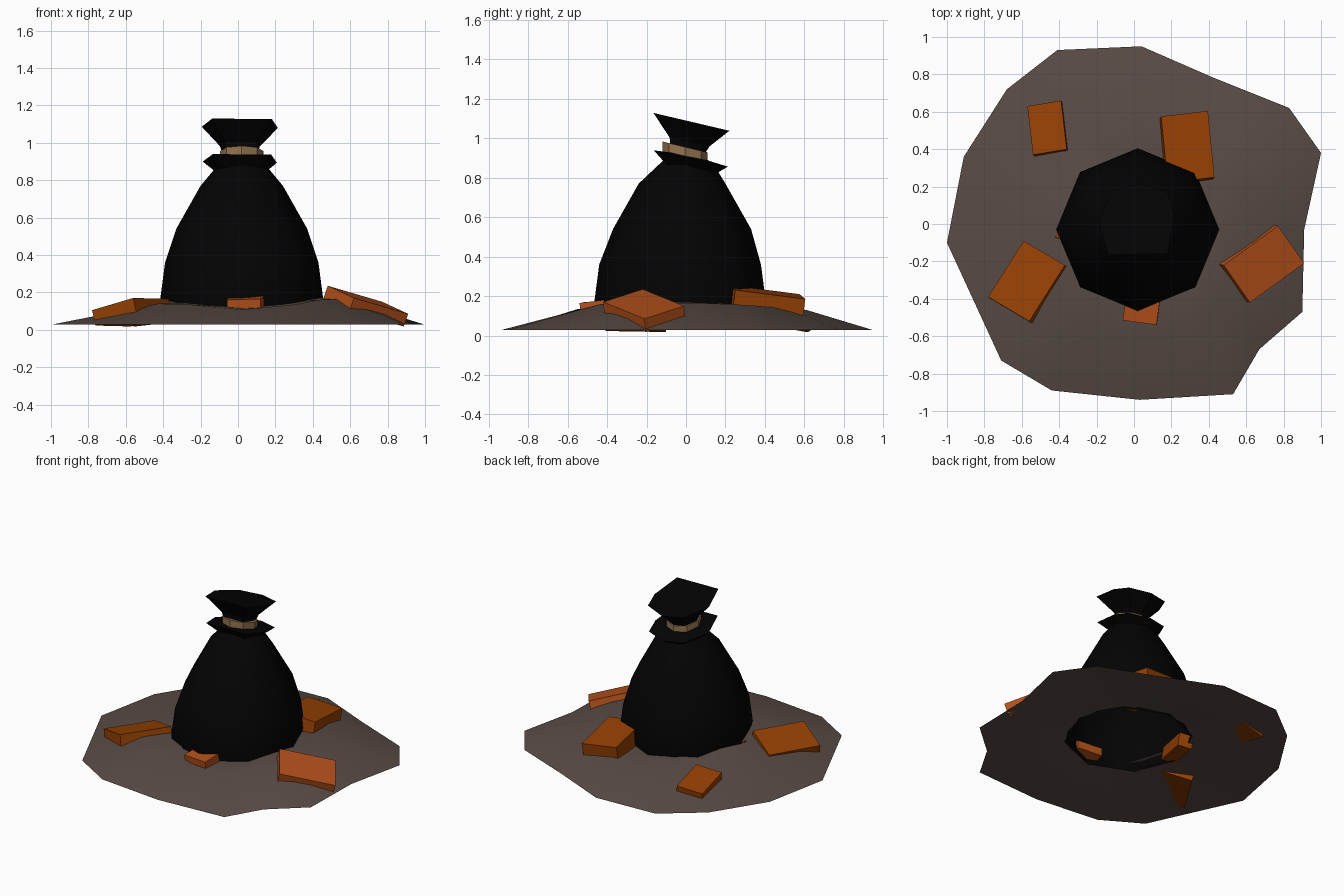
import bpy, math
from mathutils import Vector

if "Cube" in bpy.data.objects:
    bpy.data.objects.remove(bpy.data.objects["Cube"])


def material(name, rgb):
    m = bpy.data.materials.new(name)
    m.diffuse_color = (*rgb, 1)
    m.use_nodes = True
    m.node_tree.nodes["Principled BSDF"].inputs["Base Color"].default_value = m.diffuse_color
    return m


BLACK = material("black_plastic", (0.001, 0.001, 0.001))
TIE = material("tan_cord", (0.30, 0.175, 0.08))
DIRT = material("brown_dirt", (0.098, 0.070, 0.060))
RED = material("red_brick", (0.45, 0.080, 0.010))
ORANGE = material("orange_brick", (0.30, 0.052, 0.001))


def make(name, verts, faces, mat, smooth=False):
    me = bpy.data.meshes.new(name)
    me.from_pydata([tuple(v) for v in verts], [], faces)
    me.materials.append(mat)
    for p in me.polygons:
        p.use_smooth = smooth
    ob = bpy.data.objects.new(name, me)
    bpy.context.collection.objects.link(ob)
    return ob


def loft(name, rings, mat, smooth=False, caps=(True, True)):
    n = len(rings[0])
    verts = [v for r in rings for v in r]
    faces = [(k * n + i, k * n + (i + 1) % n, (k + 1) * n + (i + 1) % n, (k + 1) * n + i)
             for k in range(len(rings) - 1) for i in range(n)]
    if caps[0]:
        faces.append(tuple(reversed(range(n))))
    if caps[1]:
        faces.append(tuple(range(len(verts) - n, len(verts))))
    return make(name, verts, faces, mat, smooth)


# dirt mound: irregular outline (x, y, height of the shoulder inside it)
outline = [(1.0, .38, .16), (.83, .62, .15), (.43, .78, .135), (.04, .95, .13), (-.41, .93, .115),
           (-.68, .72, .105), (-.91, .36, .09), (-1.0, -.10, .085), (-.71, -.73, .14),
           (-.44, -.89, .135), (.03, -.94, .108), (.53, -.91, .135), (.67, -.67, .16),
           (.90, -.47, .165), (.91, -.03, .165)]
outer, mid, inner, low_mid, low_in = [], [], [], [], []
for x, y, h in outline:
    a = math.atan2(y, x)
    c, s = math.cos(a), math.sin(a)
    outer.append((x, y, .027))
    mid.append((.61 * c, .61 * s, h))
    inner.append((.02 + .40 * c, -.03 + .40 * s, .145 + .025 * math.cos(2 * a)))
    low_mid.append((.61 * c, .61 * s, .055))
    low_in.append((.02 + .40 * c, -.03 + .40 * s, .08))
loft("dirt_mound", [outer, mid, inner], DIRT, True, (False, False))
loft("dirt_underside", [low_in, low_mid, outer], DIRT, False, (False, False))


# sack body: eight-sided, open below, narrowing to the neck
def octagon(r, z, cy, slope=0):
    pts = []
    for i in range(8):
        a = i * math.pi / 4
        y = cy + r * math.sin(a)
        pts.append((.02 + r * math.cos(a), y, z + slope * y))
    return pts


body = [(.41, .07, -.03), (.435, .17, -.03), (.41, .36, -.03), (.35, .54, -.02),
        (.22, .77, -.02), (.145, .86, 0), (.10, .90, 0)]
loft("sack_body", [octagon(*p) for p in body], BLACK, True, (False, True))

# gathered neck parts: uneven rings, tilted towards the back
RIM = [(-45, 1.15), (10, .98), (42, 1.1), (82, 1.0), (125, .98), (178, .97), (230, 1.1)]


def tilted(r, z, cy=.01, slope=-.22):
    pts = []
    for deg, k in RIM:
        a = math.radians(deg)
        y = cy + r * k * math.sin(a)
        pts.append((.01 + r * k * math.cos(a), y, z + slope * y))
    return pts


loft("neck_frill", [tilted(.13, .845), tilted(.205, .903), tilted(.10, .912)], BLACK)
loft("neck_cord", [octagon(.115, .902, -.005, -.24), octagon(.115, .955, -.005, -.24)], TIE)
loft("sack_top", [tilted(.095, .94, 0), tilted(.11, .985), tilted(.21, 1.09, .012, -.235)], BLACK)


# bricks: three top corners (corner, along, across) and a thickness
def brick(name, a, b, d, t, mat):
    a, b, d = Vector(a), Vector(b), Vector(d)
    n = (b - a).cross(d - a).normalized()
    if n.z < 0:
        b, d, n = d, b, -n
    top = [a, b, b + d - a, d]
    loft(name, [[p - n * t for p in top], top], mat)


brick("brick_right", (.48, -.22, .235), (.77, -.01, .15), (.62, -.42, .17), .072, RED)
brick("brick_left", (-.78, -.39, .105), (-.56, -.52, .17), (-.59, -.09, .10), .085, ORANGE)
brick("brick_back_right", (.43, .25, .23), (.395, .605, .185), (.18, .22, .255), .14, ORANGE)
brick("brick_back_left", (-.36, .40, .16), (-.54, .37, .14), (-.39, .66, .115), .08, ORANGE)
brick("brick_front", (-.06, -.515, .16), (.12, -.54, .165), (-.04, -.37, .178), .06, RED)
brick("brick_under_sack", (-.34, .19, .13), (-.42, -.07, .165), (-.25, .16, .14), .09, ORANGE)
